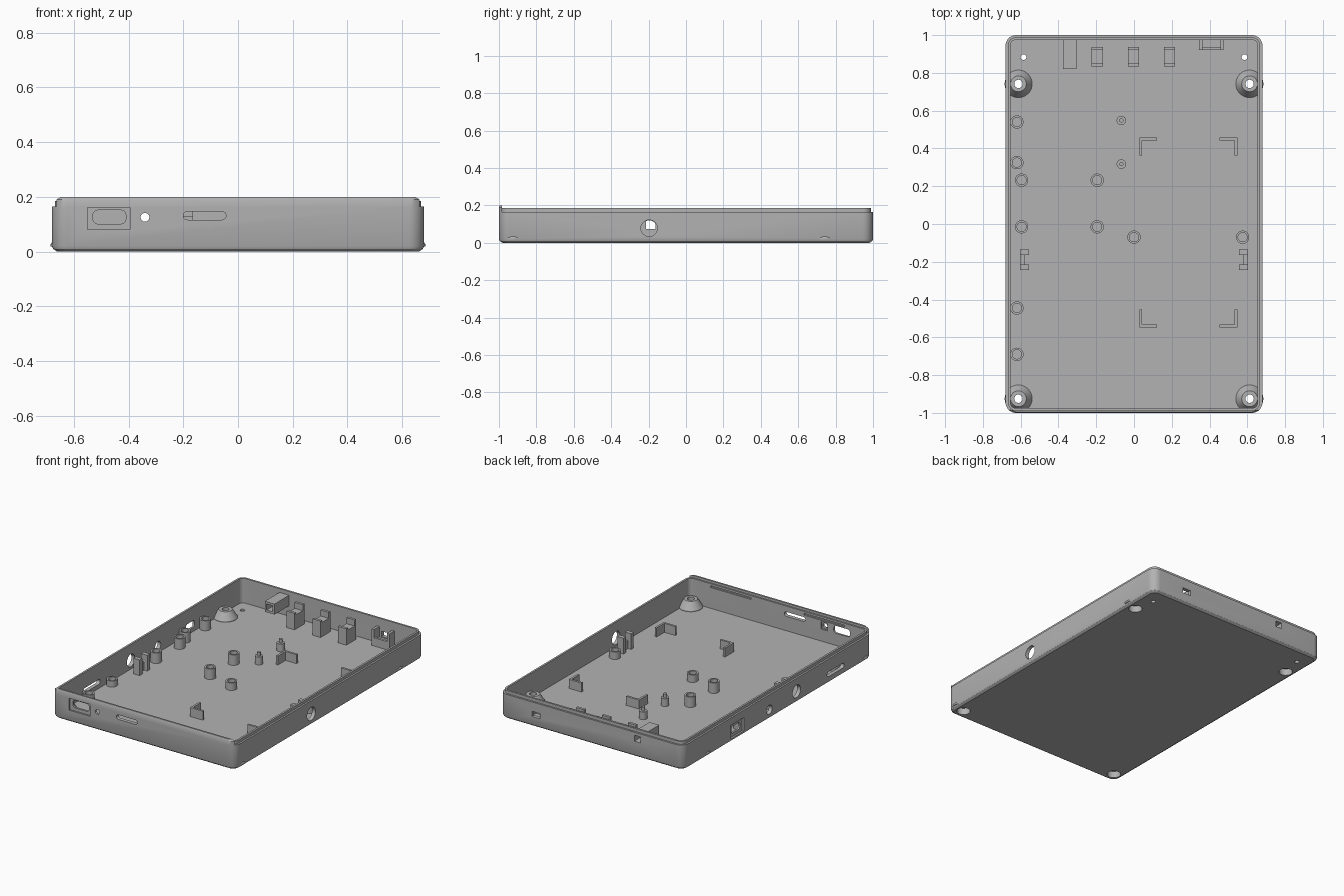
import bpy, bmesh, math

old = bpy.data.objects.get("Cube")
if old:
    bpy.data.objects.remove(old, do_unlink=True)

grey = bpy.data.materials.new("plain grey plastic")
grey.use_nodes = True
COLOUR = (0.45, 0.45, 0.45, 1)
grey.diffuse_color = COLOUR
grey.node_tree.nodes["Principled BSDF"].inputs["Base Color"].default_value = COLOUR


def rrect(cu, cv, w, h, r=0.0, n=6):
    """Outline of a rectangle with rounded corners; a full radius gives a slot or circle."""
    if r == 0:
        n = 0
    pts = []
    for k, (su, sv) in enumerate([(1, 1), (-1, 1), (-1, -1), (1, -1)]):
        for i in range(n + 1):
            a = math.pi / 2 * (k + (i / n if n else 0))
            p = (cu + su * (w / 2 - r) + r * math.cos(a),
                 cv + sv * (h / 2 - r) + r * math.sin(a))
            if not pts or math.dist(p, pts[-1]) > 1e-5:
                pts.append(p)
    if math.dist(pts[0], pts[-1]) < 1e-5:
        pts.pop()
    return pts


def loft(bm, rings, closed=False):
    """Skin successive rings of points, capping the ends or joining them."""
    vs = [[bm.verts.new(p) for p in ring] for ring in rings]
    n = len(vs[0])
    pairs = list(zip(vs, vs[1:])) + ([(vs[-1], vs[0])] if closed else [])
    for a, b in pairs:
        for i in range(n):
            j = (i + 1) % n
            bm.faces.new((a[i], a[j], b[j], b[i]))
    if not closed:
        bm.faces.new(vs[0][::-1])
        bm.faces.new(vs[-1])


def prism(bm, pts, axis, lo, hi):
    """Extrude an outline along an axis."""
    place = {"x": lambda u, v, t: (t, u, v),
             "y": lambda u, v, t: (u, t, v),
             "z": lambda u, v, t: (u, v, t)}[axis]
    loft(bm, [[place(u, v, t) for u, v in pts] for t in (lo, hi)])


def box(bm, x0, x1, y0, y1, z0, z1):
    prism(bm, rrect((x0 + x1) / 2, (y0 + y1) / 2, x1 - x0, y1 - y0), "z", z0, z1)


def lathe(bm, x, y, profile, closed=False, n=32):
    ang = [2 * math.pi * i / n for i in range(n)]
    loft(bm, [[(x + r * math.cos(a), y + r * math.sin(a), z) for a in ang]
              for r, z in profile], closed)


def finish(name, bm, smooth=True):
    bmesh.ops.recalc_face_normals(bm, faces=bm.faces)
    me = bpy.data.meshes.new(name)
    bm.to_mesh(me)
    bm.free()
    me.materials.append(grey)
    ob = bpy.data.objects.new(name, me)
    bpy.context.collection.objects.link(ob)
    if smooth:
        shade(ob)
    return ob


def activate(ob):
    bpy.ops.object.select_all(action="DESELECT")
    ob.select_set(True)
    bpy.context.view_layer.objects.active = ob


def shade(ob):
    activate(ob)
    bpy.ops.object.shade_smooth_by_angle(angle=math.radians(30))


def boolean(ob, cutter, operation):
    mod = ob.modifiers.new("cut", "BOOLEAN")
    mod.object, mod.operation = cutter, operation
    mod.solver, mod.use_self = "EXACT", True
    activate(ob)
    bpy.ops.object.modifier_apply(modifier=mod.name)
    bpy.data.objects.remove(cutter, do_unlink=True)
    shade(ob)


W, L, FLOOR = 1.36, 2.0, 0.02


def outline(inset, z):
    r = 0.055 - inset
    return [(u, v, z) for u, v in rrect(0, 0, W - 2 * inset, L - 2 * inset, r, 8)]


# Tray shell with chamfered base and stepped rim
bm = bmesh.new()
loft(bm, [outline(i, z) for i, z in [
    (0.018, 0), (0.004, 0.01), (0, 0.02), (0, 0.165), (0.012, 0.165),
    (0.012, 0.185), (0.025, 0.185), (0.025, FLOOR)]])
tray = finish("tray_shell", bm)

SCREWS = [(sx * 0.612, y) for sx in (-1, 1) for y in (0.742, -0.925)]

# Openings through the shell
cut = bmesh.new()
prism(cut, rrect(-0.472, 0.125, 0.156, 0.09), "y", -1.1, -0.988)
prism(cut, rrect(-0.47, 0.126, 0.12, 0.05, 0.018), "y", -1.1, -0.9)
prism(cut, rrect(-0.34, 0.125, 0.032, 0.032, 0.016), "y", -1.1, -0.9)
prism(cut, rrect(-0.34, 0.125, 0.05, 0.05), "y", -0.985, -0.9)
prism(cut, rrect(-0.122, 0.131, 0.156, 0.03, 0.015), "y", -1.1, -0.9)
for x in (-0.34, 0.35):
    prism(cut, rrect(x, 0.165, 0.3, 0.012), "y", -0.986, -0.9)
prism(cut, rrect(-0.34, 0.125, 0.045, 0.04), "y", 0.9, 1.1)
prism(cut, rrect(0.41, 0.085, 0.06, 0.035), "y", 0.9, 1.1)
prism(cut, rrect(-0.197, 0.078, 0.088, 0.088, 0.044), "x", 0.6, 0.8)
prism(cut, rrect(-0.197, 0.078, 0.084, 0.084, 0.042), "x", -0.8, -0.6)
prism(cut, rrect(0.09, 0.065, 0.06, 0.06, 0.03), "x", -0.8, -0.6)
prism(cut, rrect(-0.61, 0.063, 0.18, 0.032, 0.016), "x", -0.8, -0.6)
prism(cut, rrect(0.43, 0.07, 0.14, 0.09), "x", -0.8, -0.668)
prism(cut, rrect(0.43, 0.07, 0.09, 0.045, 0.016), "x", -0.8, -0.6)
for x, y in SCREWS:
    lathe(cut, x, y, [(0.042, -0.1), (0.042, 0.1)])
for x in (-0.585, 0.585):
    lathe(cut, x, 0.883, [(0.015, -0.1), (0.015, 0.1)])
boolean(tray, finish("opening_cutter", cut, False), "DIFFERENCE")

# Raised lip along the front wall
bm = bmesh.new()
prism(bm, rrect(0, 0, W, L, 0.055, 8), "z", 0.16, 0.19)
top = [v for v in bm.verts if v.co.z > 0.18]
face = next(f for f in bm.faces if all(v in top for v in f.verts))
grown = bmesh.ops.extrude_face_region(bm, geom=[face])["geom"]
bm.faces.remove(face)
for v in grown:
    if isinstance(v, bmesh.types.BMVert):
        v.co.z = 0.2
        v.co.x *= 1 - 0.012 / (W / 2)
        v.co.y *= 1 - 0.004
lip = finish("front_lip", bm)
bm = bmesh.new()
box(bm, -1, 1, -1.2, -0.984, 0.1, 0.3)
boolean(lip, finish("lip_cutter", bm, False), "INTERSECT")

# Conical screw bosses, counterbored from below
for i, (x, y) in enumerate(SCREWS):
    bm = bmesh.new()
    lathe(bm, x, y, [(0.042, 0.018), (0.073, 0.018), (0.073, 0.026), (0.042, 0.075),
                     (0.022, 0.075), (0.022, 0.045), (0.042, 0.045)], True)
    finish(f"screw_boss_{i + 1}", bm)

# Hollow standoffs
POSTS = [(-0.62, 0.54, 0.087), (-0.62, 0.325, 0.09), (-0.62, -0.445, 0.06),
         (-0.62, -0.69, 0.06), (0, -0.07, 0.07), (0.575, -0.07, 0.07)]
POSTS += [(x, y, 0.09) for x in (-0.595, -0.195) for y in (0.232, -0.015)]
for i, (x, y, h) in enumerate(POSTS):
    bm = bmesh.new()
    lathe(bm, x, y, [(0.035, 0.015), (0.035, h), (0.024, h), (0.024, 0.015)], True)
    finish(f"standoff_{i + 1}", bm)

# Stepped locating pegs
for i, y in enumerate((0.548, 0.317)):
    bm = bmesh.new()
    lathe(bm, -0.067, y, [(0.025, 0.015), (0.025, 0.072), (0.011, 0.072), (0.011, 0.097)])
    finish(f"locating_peg_{i + 1}", bm)

# L-shaped corner guides for the battery
for i, (x, sx) in enumerate(((0.028, 1), (0.547, -1))):
    for j, (y, sy) in enumerate(((0.457, -1), (-0.547, 1))):
        pts = [(0, 0), (0.095, 0), (0.095, 0.014), (0.014, 0.014), (0.014, 0.095), (0, 0.095)]
        bm = bmesh.new()
        prism(bm, [(x + sx * u, y + sy * v) for u, v in pts], "z", 0.015, 0.08)
        finish(f"corner_guide_{2 * i + j + 1}", bm, False)

# C-shaped clips beside the round side holes
for name, s in (("left_clip", 1), ("right_clip", -1)):
    pts = [(0.603, -0.243), (0.557, -0.243), (0.557, -0.215), (0.58, -0.215),
           (0.58, -0.163), (0.557, -0.163), (0.557, -0.135), (0.603, -0.135)]
    bm = bmesh.new()
    prism(bm, [(s * u, v) for u, v in pts], "z", 0.015, 0.125)
    ob = finish(name, bm, False)
    cut = bmesh.new()
    prism(cut, rrect(-0.189, 0.125, 0.052, 0.1), "x", -1, 1)
    boolean(ob, finish("clip_cutter", cut, False), "DIFFERENCE")

# Square tube guide on the back wall
bm = bmesh.new()
loft(bm, [[(u, y, v) for u, v in rrect(-0.34, 0.125, w, h)] for y, w, h in [
    (0.82, 0.072, 0.07), (0.98, 0.072, 0.07), (0.98, 0.045, 0.04), (0.82, 0.045, 0.04)]], True)
finish("tube_guide", bm, False)

# Stepped button supports
for i, x in enumerate((-0.195, -0.003, 0.188)):
    bm = bmesh.new()
    pts = [(0.833, 0.015), (0.937, 0.015), (0.937, 0.155), (0.92, 0.155),
           (0.92, 0.115), (0.85, 0.115), (0.85, 0.13), (0.833, 0.13)]
    prism(bm, pts, "x", x - 0.03, x + 0.03)
    finish(f"button_support_{i + 1}", bm, False)

# Socket holder on the back wall
bm = bmesh.new()
for x in (0.345, 0.457):
    box(bm, x, x + 0.018, 0.92, 0.98, 0.015, 0.13)
box(bm, 0.36, 0.46, 0.92, 0.936, 0.015, 0.075)
box(bm, 0.36, 0.46, 0.93, 0.98, 0.015, 0.06)
finish("socket_holder", bm, False)
